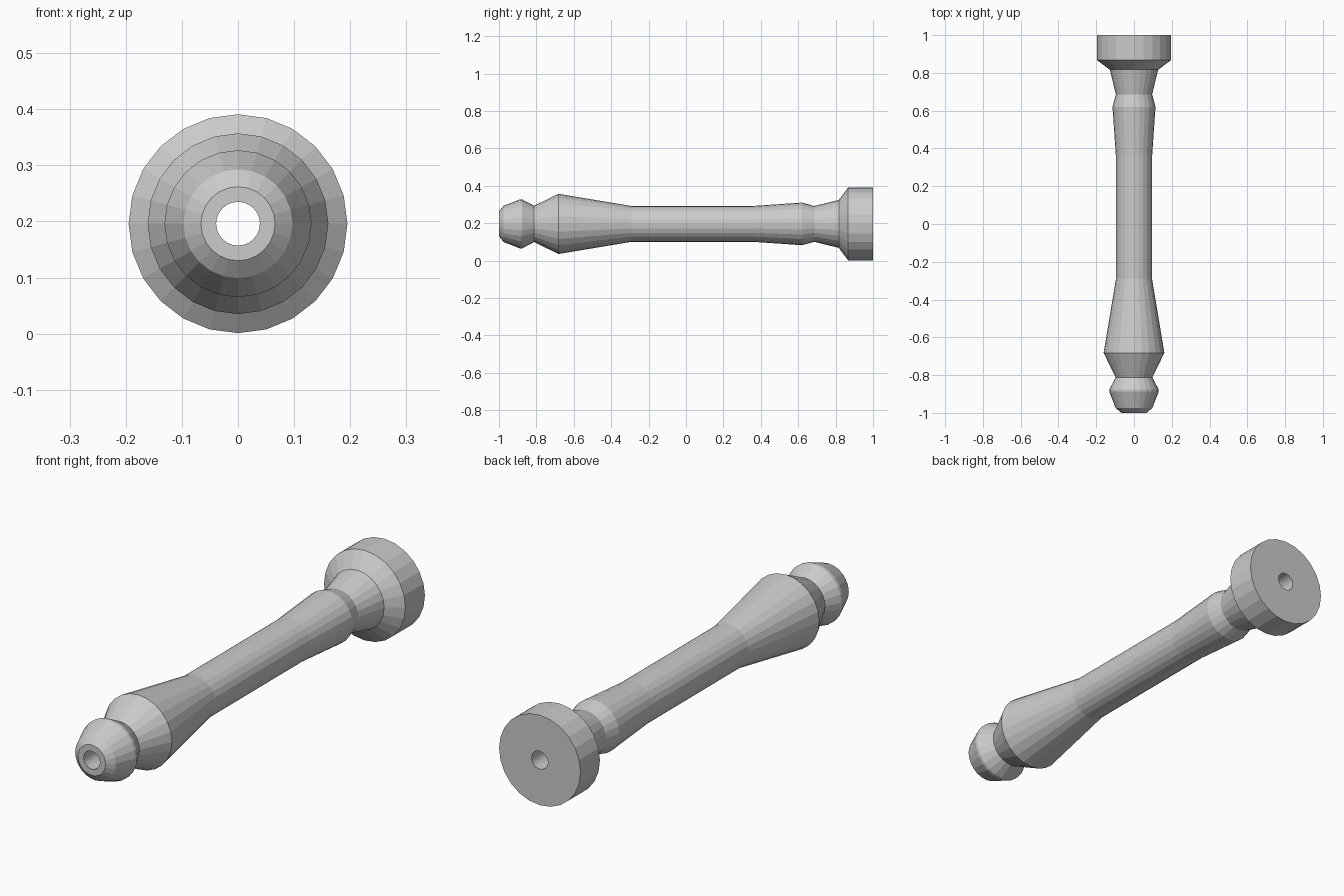
import bpy, bmesh, math
from mathutils import Vector, Matrix

if "Cube" in bpy.data.objects:
    bpy.data.objects.remove(bpy.data.objects["Cube"])

SIDES = 24
AXIS_Z = 0.196
BORE = 0.039

# turned outline from tip to flange: (position along y, radius)
profile = [
    (-1.0, BORE), (-1.0, 0.066), (-0.975, 0.097), (-0.888, 0.131),
    (-0.876, 0.131), (-0.812, 0.097), (-0.682, 0.161), (-0.292, 0.096),
    (0.36, 0.096), (0.62, 0.114), (0.686, 0.096), (0.817, 0.128),
    (0.867, 0.195), (1.0, 0.195), (1.0, BORE),
]

# revolve the closed outline around the long axis, leaving the bore open
bm = bmesh.new()
rings = []
for y, r in profile:
    rings.append([bm.verts.new((r * math.sin(a), y, AXIS_Z + r * math.cos(a)))
                  for a in (math.tau * i / SIDES for i in range(SIDES))])
for k, ring in enumerate(rings):
    nxt = rings[(k + 1) % len(rings)]
    for i in range(SIDES):
        j = (i + 1) % SIDES
        bm.faces.new((ring[i], ring[j], nxt[j], nxt[i]))
bmesh.ops.recalc_face_normals(bm, faces=bm.faces)

mesh = bpy.data.meshes.new("turned_spindle")
bm.to_mesh(mesh)
bm.free()
bpy.context.collection.objects.link(bpy.data.objects.new("turned_spindle", mesh))
